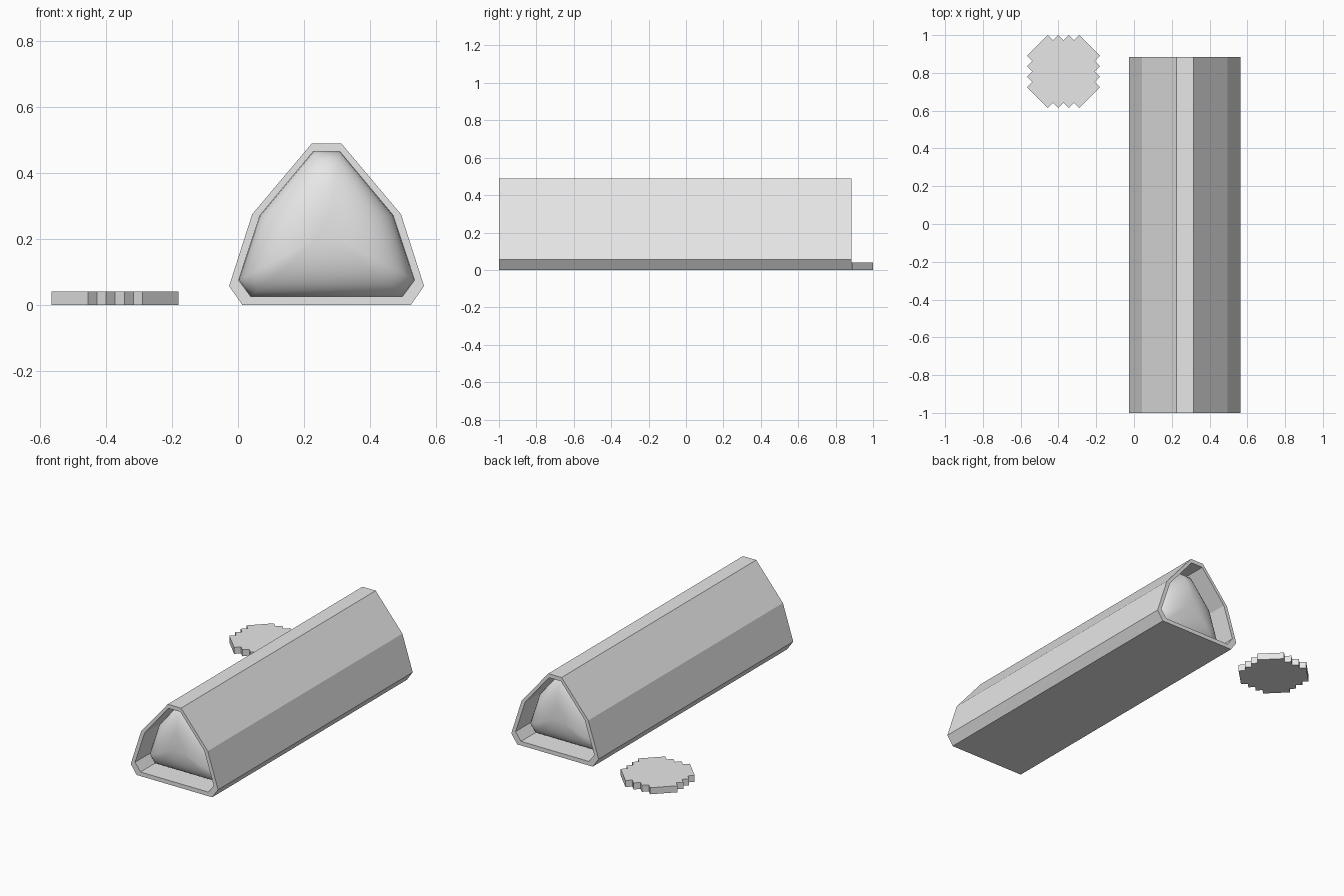
import bpy, bmesh, math

cube = bpy.data.objects.get("Cube")
if cube:
    bpy.data.objects.remove(cube, do_unlink=True)

grey = bpy.data.materials.new("plain grey")
grey.use_nodes = True
tone = (0.8, 0.8, 0.8, 1)
grey.diffuse_color = tone
grey.node_tree.nodes["Principled BSDF"].inputs["Base Color"].default_value = tone

CX, FRONT, BACK = 0.269, -1.0, 0.885


def section(half):
    """Mirror (half width, height) pairs into a closed outline."""
    return [(w, z) for w, z in half] + [(-w, z) for w, z in reversed(half)]


outer = section([(0.256, 0), (0.296, 0.057), (0.226, 0.275), (0.045, 0.49)])
inner = section([(0.23, 0.025), (0.267, 0.075), (0.202, 0.272), (0.04, 0.466)])


def skin(bm, rings, closed=False):
    """Join successive rings with quads."""
    pairs = list(zip(rings, rings[1:]))
    if closed:
        pairs.append((rings[-1], rings[0]))
    for a, b in pairs:
        for i in range(len(a)):
            j = (i + 1) % len(a)
            bm.faces.new((a[i], a[j], b[j], b[i]))


def finish(bm, name):
    bmesh.ops.recalc_face_normals(bm, faces=bm.faces)
    mesh = bpy.data.meshes.new(name)
    bm.to_mesh(mesh)
    bm.free()
    mesh.materials.append(grey)
    obj = bpy.data.objects.new(name, mesh)
    bpy.context.collection.objects.link(obj)
    return obj


# Hollow faceted sleeve
bm = bmesh.new()
loops = [(outer, FRONT), (outer, BACK), (inner, BACK), (inner, FRONT)]
skin(bm, [[bm.verts.new((CX + x, y, z)) for x, z in o] for o, y in loops], closed=True)
finish(bm, "sleeve")

# Rounded filling, domed at both recessed ends
MID_Z, CONTACT, BULGE, STEPS = 0.22, 0.17, 0.13, 12
dome = []
for k in range(STEPS):
    t = math.pi / 2 * k / STEPS
    dome.append((math.cos(t) ** 0.8, CONTACT - BULGE * math.sin(t)))
stations = [(s, FRONT + d) for s, d in reversed(dome)] + [(s, BACK - d) for s, d in dome]
bm = bmesh.new()
rings = [[bm.verts.new((CX + x * s, y, MID_Z + (z - MID_Z) * s)) for x, z in inner]
         for s, y in stations]
skin(bm, rings)
for ring in (rings[0], rings[-1]):
    bm.faces.new(ring)
filling = finish(bm, "filling")
for poly in filling.data.polygons:
    poly.use_smooth = True

# Thin octagonal piece with a zigzag on its four straight sides
STEP, REACH, THICK = 0.0555, 0.193, 0.04
side = []
for k in range(7):
    side.append((REACH - (STEP / 2 if k % 2 else 0), (k - 3) * STEP / 2))
bm = bmesh.new()
outline = []
for q in range(4):
    c, s = round(math.cos(q * math.pi / 2)), round(math.sin(q * math.pi / 2))
    outline += [(x * c - y * s, x * s + y * c) for x, y in side]
levels = [[bm.verts.new((x - 0.373, y + 0.807, z)) for x, y in outline] for z in (0, THICK)]
skin(bm, levels)
for ring in levels:
    bm.faces.new(ring)
finish(bm, "serrated_disc")
